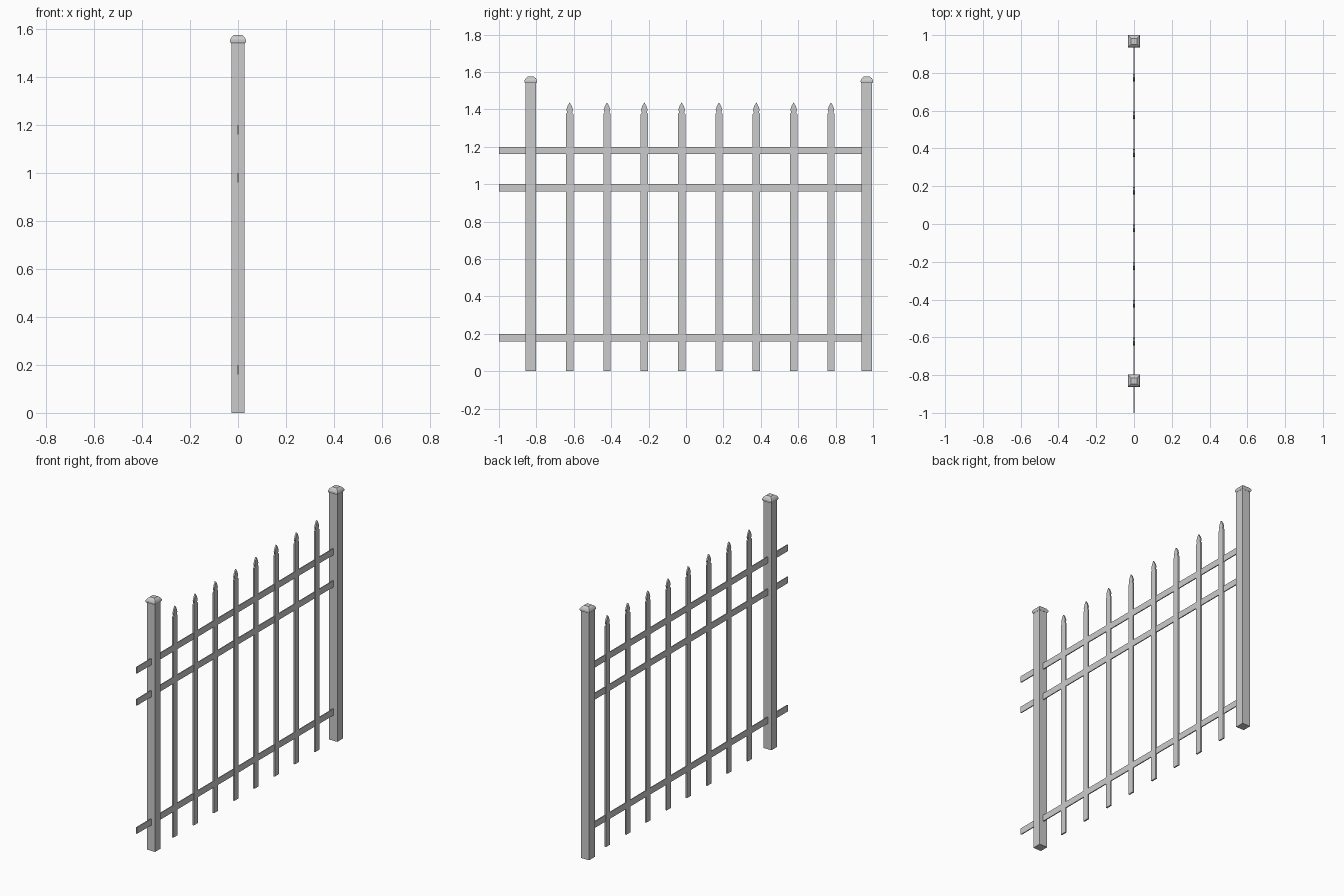
import bpy, bmesh

if "Cube" in bpy.data.objects:
    bpy.data.objects.remove(bpy.data.objects["Cube"])


def finish(name, bm):
    bmesh.ops.recalc_face_normals(bm, faces=bm.faces)
    mesh = bpy.data.meshes.new(name)
    bm.to_mesh(mesh)
    bm.free()
    obj = bpy.data.objects.new(name, mesh)
    bpy.context.collection.objects.link(obj)
    return obj


def square_loft(name, y, sections):
    """Stack of square rings (half width, z), capped at both ends."""
    bm = bmesh.new()
    rings = [[bm.verts.new((sx * h, y + sy * h, z))
              for sx, sy in ((-1, -1), (1, -1), (1, 1), (-1, 1))]
             for h, z in sections]
    for a, b in zip(rings, rings[1:]):
        for i in range(4):
            j = (i + 1) % 4
            bm.faces.new((a[i], a[j], b[j], b[i]))
    bm.faces.new(rings[0])
    bm.faces.new(rings[-1])
    return finish(name, bm)


def flat_bar(name, outline, thickness):
    """Outline in the y-z plane, extruded evenly about x = 0."""
    bm = bmesh.new()
    face = bm.faces.new([bm.verts.new((-thickness / 2, y, z)) for y, z in outline])
    new = bmesh.ops.extrude_face_region(bm, geom=[face])["geom"]
    bmesh.ops.translate(bm, vec=(thickness, 0, 0),
                        verts=[v for v in new if isinstance(v, bmesh.types.BMVert)])
    return finish(name, bm)


# Square posts with stepped, flat-topped caps
for label, y in (("left", -0.830), ("right", 0.967)):
    square_loft(f"post_{label}", y, [(0.028, 0), (0.028, 1.545)])
    square_loft(f"post_cap_{label}", y,
                [(0.029, 1.540), (0.033, 1.546), (0.033, 1.555),
                 (0.027, 1.566), (0.016, 1.575)])

# Horizontal rails running through the left post
for label, z in (("bottom", 0.16), ("middle", 0.96), ("top", 1.16)):
    flat_bar(f"rail_{label}",
             [(-1, z), (0.94, z), (0.94, z + 0.04), (-1, z + 0.04)], 0.006)

# Spear-topped pickets
half = [(0.020, 0), (0.020, 1.375), (0.013, 1.383), (0.018, 1.398), (0.010, 1.420)]
for i in range(8):
    y = -0.622 + i * 0.1996
    outline = ([(y + w, z) for w, z in half] + [(y, 1.437)]
               + [(y - w, z) for w, z in reversed(half)])
    flat_bar(f"picket_{i + 1}", outline, 0.009)
